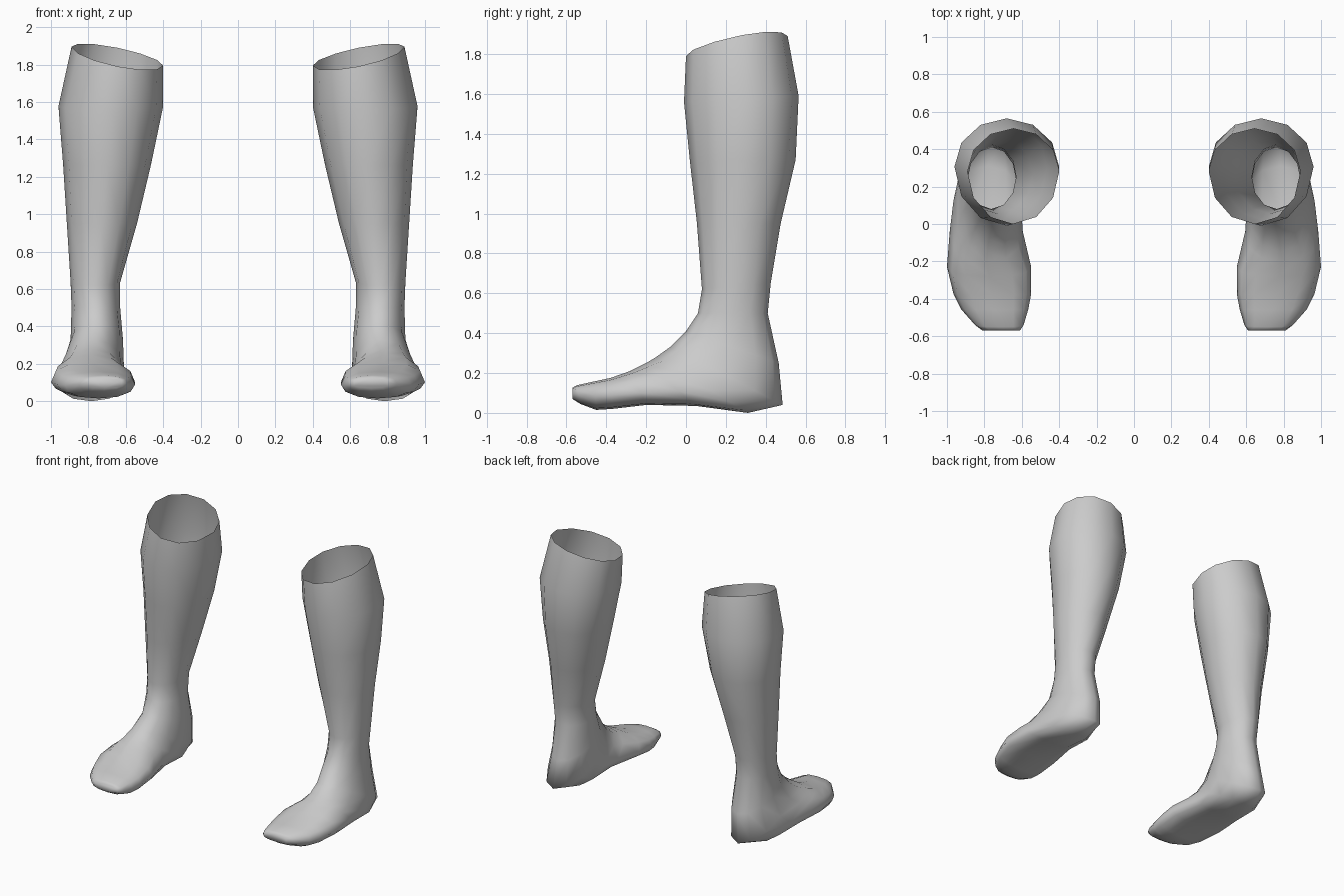
import bpy, bmesh, math

SIDES = 12
skin = bpy.data.materials.new("plain grey")
skin.diffuse_color = (0.6, 0.6, 0.6, 1)

# Rings from knee to toe: front/top y z, back/bottom y z, inner x, outer x,
# share of depth behind the widest line, squareness, sideways tilt
RINGS = [
    (0.00, 1.79, 0.51, 1.89, 0.40, 0.89, 0.45, 1.0, 0.05),
    (-.01, 1.56, 0.565, 1.59, 0.40, 0.96, 0.45, 1.0, 0),
    (0.02, 1.26, 0.55, 1.27, 0.465, 0.935, 0.48, 1.0, 0),
    (0.055, 0.95, 0.475, 0.95, 0.54, 0.915, 0.5, 1.0, 0),
    (0.08, 0.62, 0.425, 0.65, 0.63, 0.895, 0.5, 1.0, 0),
    (0.06, 0.50, 0.41, 0.50, 0.63, 0.89, 0.5, 1.0, 0),
    (0.00, 0.41, 0.465, 0.25, 0.615, 0.895, 0.5, 1.0, 0),
    (-.08, 0.33, 0.485, 0.04, 0.61, 0.94, 0.5, 1.0, 0),
    (-.15, 0.28, 0.31, 0.00, 0.605, 0.965, 0.4, 0.9, 0),
    (-.20, 0.25, 0.05, 0.035, 0.595, 0.985, 0.35, 0.85, 0),
    (-.28, 0.21, -.20, 0.04, 0.55, 1.00, 0.36, 0.85, 0),
    (-.38, 0.175, -.37, 0.02, 0.55, 0.965, 0.45, 0.85, 0),
    (-.46, 0.158, -.45, 0.015, 0.565, 0.925, 0.5, 0.85, 0),
    (-.55, 0.138, -.53, 0.045, 0.59, 0.85, 0.5, 0.8, 0),
    (-.57, 0.125, -.57, 0.07, 0.61, 0.81, 0.5, 0.8, 0),
]


def power(v, e):
    return math.copysign(abs(v) ** e, v) if abs(v) > 1e-6 else 0.0


def build_leg(name, side):
    bm = bmesh.new()
    loops = []
    for ty, tz, by, bz, x0, x1, f, e, tilt in RINGS:
        # centre sits on the widest line of the section
        cy, cz = by + (ty - by) * f, bz + (tz - bz) * f
        loop = []
        for i in range(SIDES):
            a = 2 * math.pi * i / SIDES
            c, s = power(math.cos(a), e), power(math.sin(a), e)
            ey, ez = (ty, tz) if s > 0 else (by, bz)
            x = (x0 + x1) / 2 + c * (x1 - x0) / 2
            loop.append(bm.verts.new((side * x, cy + (ey - cy) * abs(s),
                                      cz + (ez - cz) * abs(s) + tilt * c)))
        loops.append(loop)
    for a, b in zip(loops, loops[1:]):
        for i in range(SIDES):
            j = (i + 1) % SIDES
            bm.faces.new((a[i], a[j], b[j], b[i]))
    bm.faces.new(loops[-1])  # toe tip; the knee end stays open
    bmesh.ops.recalc_face_normals(bm, faces=bm.faces)
    for face in bm.faces:
        face.smooth = True
    mesh = bpy.data.meshes.new(name)
    bm.to_mesh(mesh)
    bm.free()
    mesh.materials.append(skin)
    bpy.context.collection.objects.link(bpy.data.objects.new(name, mesh))


build_leg("left_leg", 1)
build_leg("right_leg", -1)
